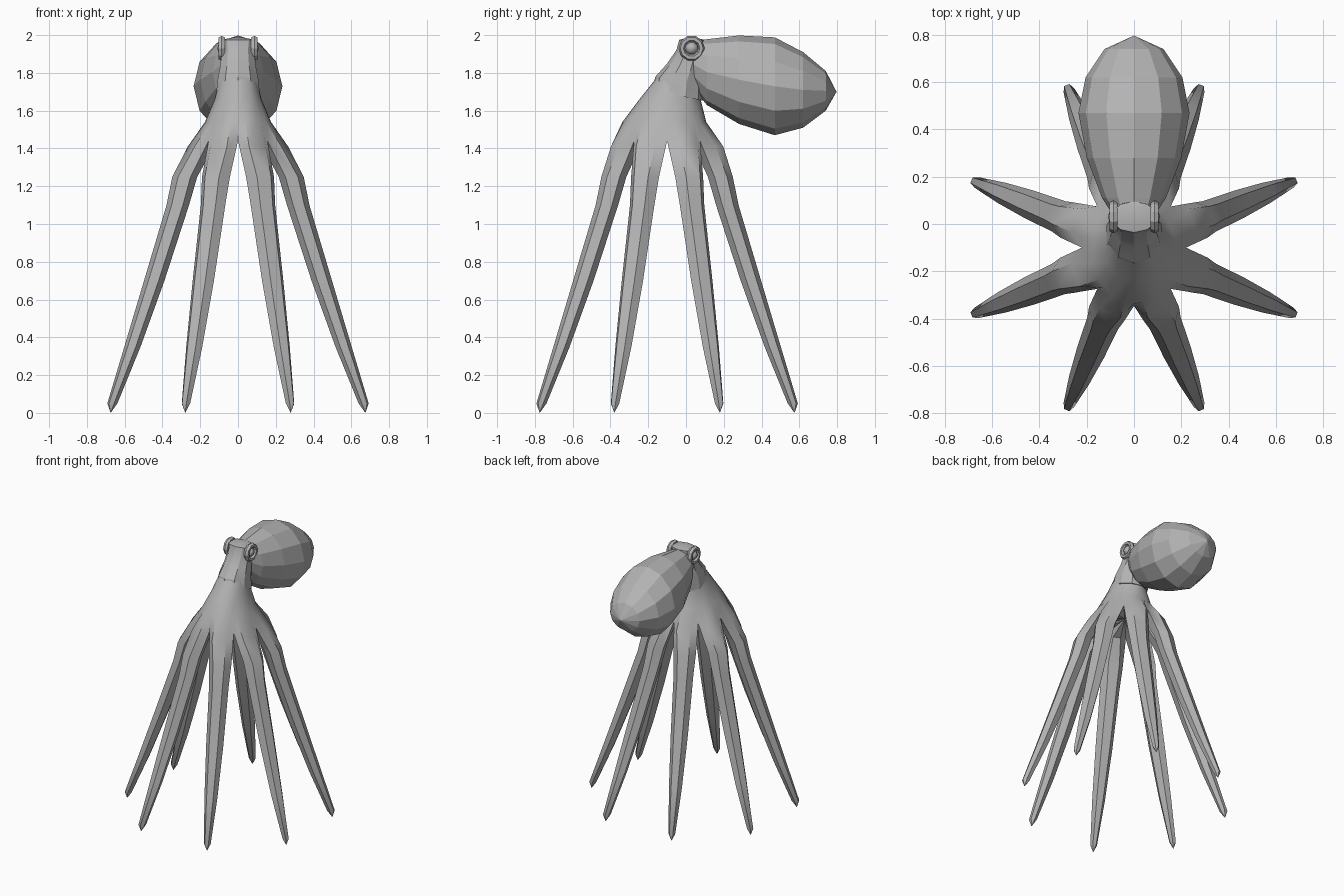
import bpy, bmesh
from math import sin, cos, pi, radians
from mathutils import Vector, Matrix

cube = bpy.data.objects.get("Cube")
if cube:
    bpy.data.objects.remove(cube)

grey = bpy.data.materials.new("plain grey")
grey.use_nodes = True
grey.diffuse_color = (0.45, 0.45, 0.45, 1)
grey.node_tree.nodes["Principled BSDF"].inputs["Base Color"].default_value = grey.diffuse_color


def finish(bm, name, angle=None):
    """Turn a bmesh into an object, smooth below the given angle."""
    bmesh.ops.recalc_face_normals(bm, faces=bm.faces)
    mesh = bpy.data.meshes.new(name)
    bm.to_mesh(mesh)
    bm.free()
    mesh.materials.append(grey)
    obj = bpy.data.objects.new(name, mesh)
    bpy.context.collection.objects.link(obj)
    if angle:
        bpy.ops.object.select_all(action='DESELECT')
        obj.select_set(True)
        bpy.context.view_layer.objects.active = obj
        bpy.ops.object.shade_smooth_by_angle(angle=radians(angle))
    return obj


def bridge(bm, a, b):
    n = len(a)
    for i in range(n):
        j = (i + 1) % n
        bm.faces.new((a[i], a[j], b[j], b[i]))


def fan(bm, ring, point):
    tip = bm.verts.new(point)
    for i in range(len(ring)):
        bm.faces.new((ring[i], ring[(i + 1) % len(ring)], tip))


# Arms and the web that joins them
ARMS, CY = 8, -0.1
STEP = 2 * pi / ARMS
SPREAD = radians(10)
bm = bmesh.new()


def polar(angle, r, z, stretch=1.12):
    return bm.verts.new((r * cos(angle), CY + r * sin(angle) * stretch, z))


crotch = [polar(k * STEP, 0.22, 1.44) for k in range(ARMS)]
outer, inner = [], []
for k in range(ARMS):
    mid = (k + 0.5) * STEP
    outer.append([polar(mid + s * SPREAD, 0.272, 1.41) for s in (-1, 1)])
    inner.append([polar(mid + s * SPREAD, 0.15, 1.41) for s in (-1, 1)])

# Arm sections: height, distance from the axis, half width, half depth
SECTIONS = [(1.25, 0.305, 0.08, 0.055), (1.1, 0.345, 0.07, 0.05),
            (0.7, 0.48, 0.061, 0.046), (0.35, 0.605, 0.046, 0.037),
            (0.05, 0.72, 0.024, 0.024)]
HEXAGON = [(-1, 0), (-.5, 1), (.5, 1), (1, 0), (.5, -1), (-.5, -1)]
for k in range(ARMS):
    a = (k + 0.5) * STEP
    out, side = Vector((cos(a), sin(a), 0)), Vector((-sin(a), cos(a), 0))
    ring = [crotch[k], *outer[k], crotch[(k + 1) % ARMS], *reversed(inner[k])]
    for z, r, w, d in SECTIONS:
        centre = Vector((0, CY, z)) + out * r
        nxt = [bm.verts.new(centre + side * t * w + out * u * d) for t, u in HEXAGON]
        bridge(bm, ring, nxt)
        ring = nxt
    fan(bm, ring, out * 0.73 + Vector((0, CY, 0)))

# Underside of the web
floor = [v for k in range(ARMS) for v in (crotch[k], *inner[k])]
fan(bm, floor, (0, CY, 1.47))

# Web rising into the neck: height, centre y, half width, half depth
ring = [v for k in range(ARMS) for v in (crotch[k], *outer[k])]
angles = [k * STEP + o for k in range(ARMS)
          for o in (0, STEP / 2 - SPREAD, STEP / 2 + SPREAD)]
for z, cy, rx, ry in [(1.54, -0.115, 0.175, 0.222), (1.66, -0.085, 0.125, 0.162),
                      (1.76, -0.055, 0.1, 0.112), (1.85, -0.01, 0.085, 0.085)]:
    nxt = [bm.verts.new((rx * cos(t), cy + ry * sin(t), z)) for t in angles]
    bridge(bm, ring, nxt)
    ring = nxt
bm.faces.new(ring)
finish(bm, "arms_and_web", 35)

# Head
bm = bmesh.new()
ring = None
for z, cy, rx, ry in [(1.68, -0.045, 0.122, 0.135), (1.76, -0.035, 0.113, 0.128),
                      (1.84, 0.0, 0.098, 0.1), (1.92, 0.025, 0.09, 0.075),
                      (1.975, 0.03, 0.098, 0.066)]:
    nxt = []
    for i in range(10):
        t = 2 * pi * (i + 0.5) / 10
        y = cy + ry * sin(t)
        tilt = 0.2 * (1.98 - z) / 0.3
        nxt.append(bm.verts.new((rx * cos(t), y, z - tilt * (y - cy))))
    if ring:
        bridge(bm, ring, nxt)
    else:
        bm.faces.new(nxt)
    ring = nxt
fan(bm, ring, (0, 0.035, 1.992))
finish(bm, "head", 25)

# Mantle: y, top, bottom, half width
bm = bmesh.new()
ring = None
for y, top, low, w in [(0.04, 1.97, 1.72, 0.09), (0.11, 1.978, 1.63, 0.135),
                       (0.28, 1.998, 1.53, 0.2), (0.47, 1.988, 1.47, 0.235),
                       (0.62, 1.91, 1.51, 0.205), (0.74, 1.81, 1.6, 0.125)]:
    mid, h = (top + low) / 2, (top - low) / 2
    nxt = [bm.verts.new((w * sin(i * pi / 6), y, mid + h * cos(i * pi / 6)))
           for i in range(12)]
    if ring:
        bridge(bm, ring, nxt)
    else:
        bm.faces.new(nxt)
    ring = nxt
fan(bm, ring, (0, 0.797, 1.7))
finish(bm, "mantle")

# Eyes: a raised lid ring around a small ball
for sign, name in ((1, "left"), (-1, "right")):
    bm = bmesh.new()
    rings = []
    for i in range(10):
        t = 2 * pi * i / 10
        rings.append([])
        for j in range(6):
            p = 2 * pi * j / 6
            r = 0.052 + 0.017 * cos(p)
            rings[-1].append(bm.verts.new((sign * (0.087 + 0.02 * sin(p)),
                                           0.03 + r * cos(t), 1.93 + r * sin(t))))
    for i in range(10):
        bridge(bm, rings[i], rings[(i + 1) % 10])
    finish(bm, name + "_eyelid", 30)

    bm = bmesh.new()
    bmesh.ops.create_uvsphere(bm, u_segments=10, v_segments=6, radius=0.036,
                              matrix=Matrix.Translation((sign * 0.074, 0.03, 1.93))
                              @ Matrix.Rotation(pi / 2, 4, 'Y'))
    finish(bm, name + "_eye", 40)
